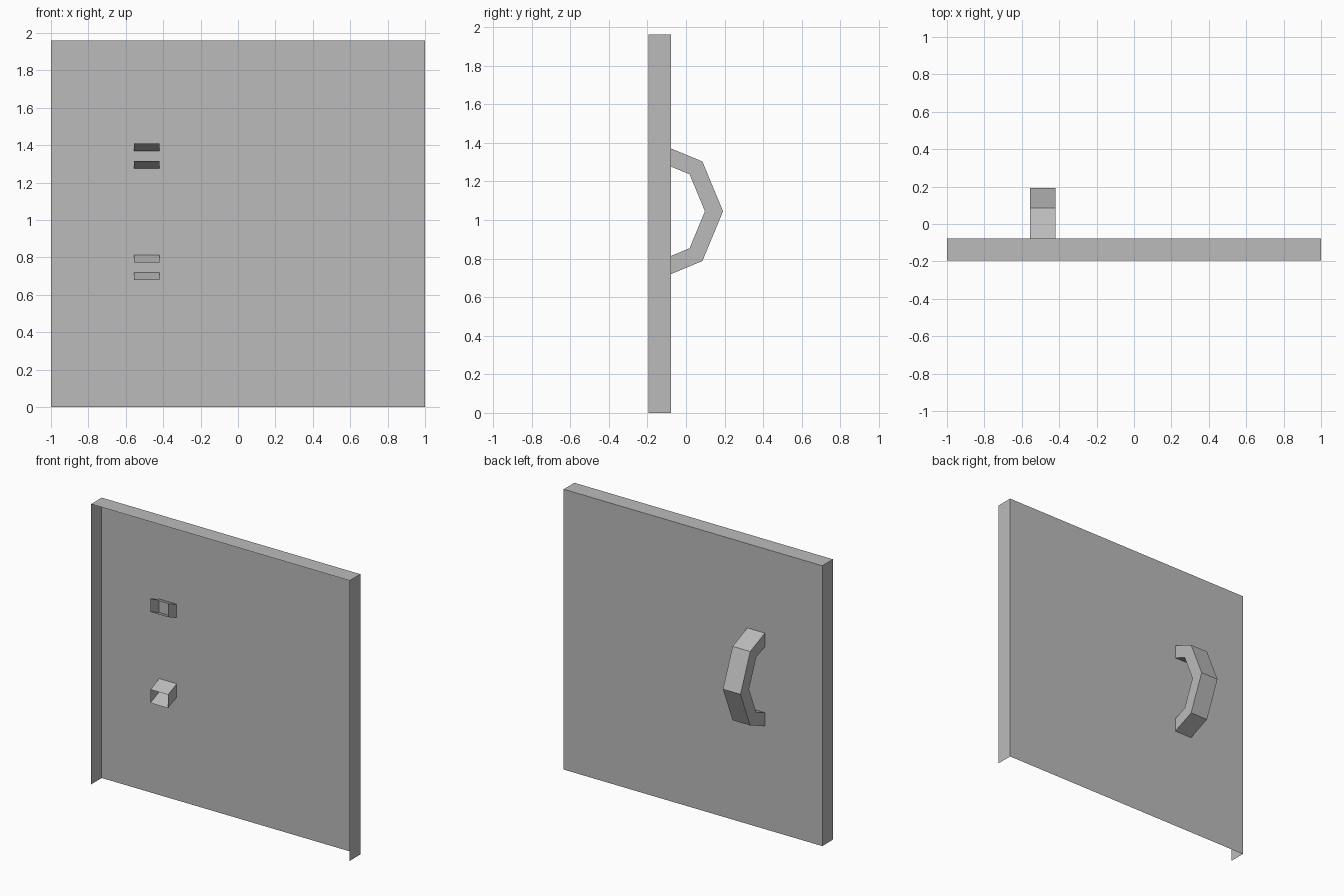
import bpy, bmesh, math

if "Cube" in bpy.data.objects:
    bpy.data.objects.remove(bpy.data.objects["Cube"])

grey = bpy.data.materials.new("mid_grey")
grey.diffuse_color = (0.5, 0.5, 0.5, 1)
grey.use_nodes = True
grey.node_tree.nodes["Principled BSDF"].inputs["Base Color"].default_value = grey.diffuse_color


def finish(bm, name):
    mesh = bpy.data.meshes.new(name)
    bm.to_mesh(mesh)
    bm.free()
    mesh.materials.append(grey)
    obj = bpy.data.objects.new(name, mesh)
    bpy.context.collection.objects.link(obj)


# Door panel: a thin shell, open at the front and the bottom
W, H, Y0, Y1 = 2.0, 1.96, -0.195, -0.077
bm = bmesh.new()
bmesh.ops.create_cube(bm, size=1)
for v in bm.verts:
    v.co = (v.co.x * W, (Y0 + Y1) / 2 + v.co.y * (Y1 - Y0), (v.co.z + 0.5) * H)
bm.normal_update()
open_sides = [f for f in bm.faces if f.normal.y < -0.9 or f.normal.z < -0.9]
bmesh.ops.delete(bm, geom=open_sides, context='FACES')
finish(bm, "door_panel")

# Pull handle: square tube swept along half an octagon, ends left open
CY, CZ, R_OUT, R_IN = -0.173, 1.045, 0.365, 0.271
X0, X1 = -0.556, -0.42
bm = bmesh.new()
rings = []
for i in range(5):
    a = math.radians(-90 + 45 * i)
    section = [(X0, R_IN), (X1, R_IN), (X1, R_OUT), (X0, R_OUT)]
    rings.append([bm.verts.new((x, CY + r * math.cos(a), CZ + r * math.sin(a)))
                  for x, r in section])
for a, b in zip(rings, rings[1:]):
    for k in range(4):
        n = (k + 1) % 4
        bm.faces.new((a[k], b[k], b[n], a[n]))
# Face every side of the tube outwards
bm.normal_update()
top = max(bm.faces, key=lambda f: f.calc_center_median().y)
if top.normal.y < 0:
    bmesh.ops.reverse_faces(bm, faces=bm.faces[:])
finish(bm, "pull_handle")
